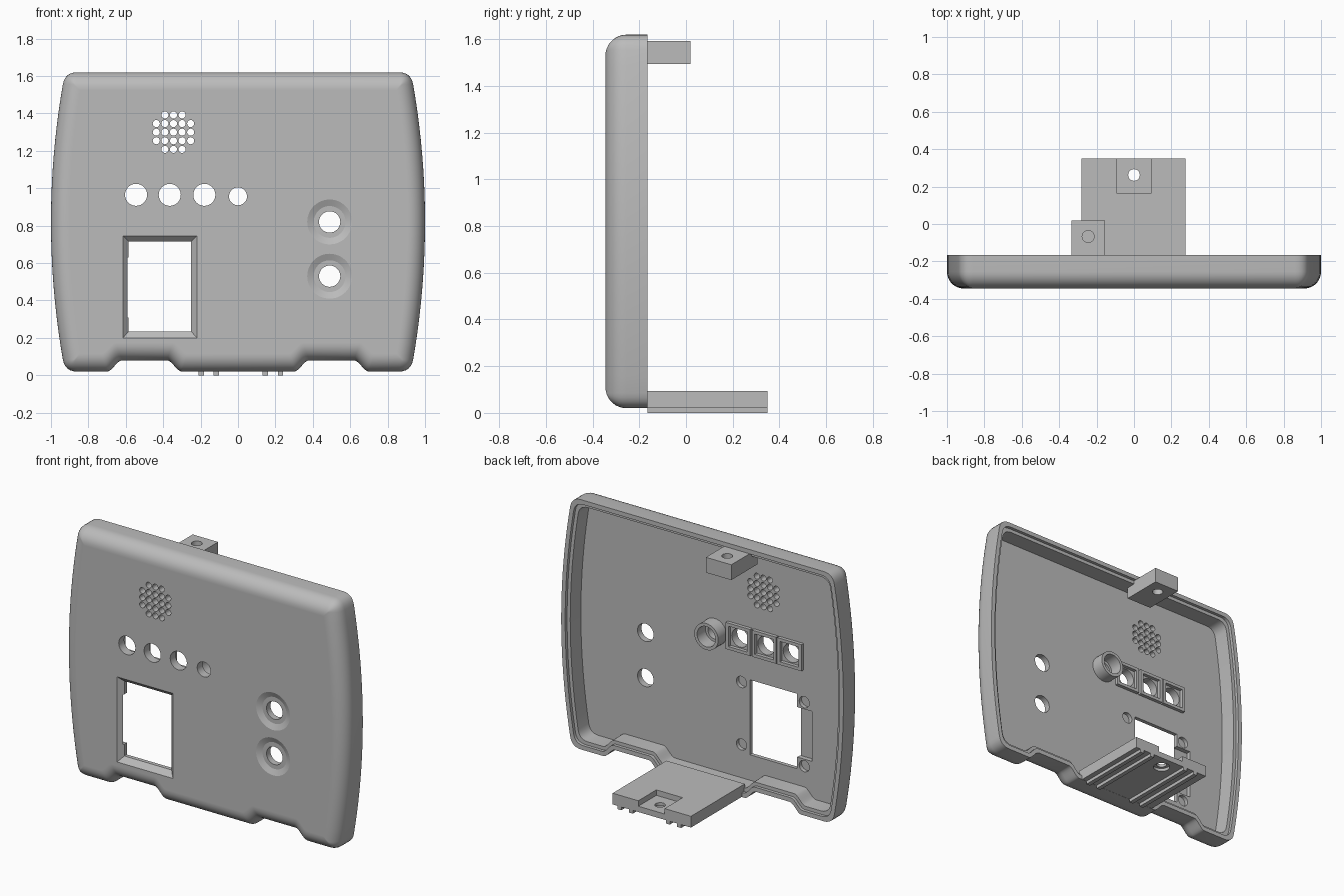
import bpy, bmesh, math
from mathutils import Matrix

cube = bpy.data.objects.get("Cube")
if cube:
    bpy.data.objects.remove(cube)

grey = bpy.data.materials.new("light_grey_plastic")
grey.use_nodes = True
grey.diffuse_color = (0.5, 0.5, 0.5, 1)
grey.node_tree.nodes["Principled BSDF"].inputs["Base Color"].default_value = (0.5, 0.5, 0.5, 1)

FRONT, BACK, FLOOR = -0.345, -0.165, -0.29
TOP, BOTTOM, MID = 1.62, 0.02, 0.82


def finish(name, bm):
    bmesh.ops.recalc_face_normals(bm, faces=bm.faces)
    mesh = bpy.data.meshes.new(name)
    bm.to_mesh(mesh)
    bm.free()
    mesh.materials.append(grey)
    obj = bpy.data.objects.new(name, mesh)
    bpy.context.collection.objects.link(obj)
    return obj


def loft(name, rings):
    """Solid through matching rings of 3D points, capped at both ends."""
    bm = bmesh.new()
    loops = [[bm.verts.new(p) for p in ring] for ring in rings]
    n = len(loops[0])
    for a, b in zip(loops, loops[1:]):
        for i in range(n):
            j = (i + 1) % n
            bm.faces.new((a[i], a[j], b[j], b[i]))
    bm.faces.new(loops[0])
    bm.faces.new(loops[-1])
    return finish(name, bm)


def rect(x0, x1, z0, z1, y):
    return [(x0, y, z0), (x1, y, z0), (x1, y, z1), (x0, y, z1)]


def box(name, x0, x1, y0, y1, z0, z1):
    return loft(name, [rect(x0, x1, z0, z1, y0), rect(x0, x1, z0, z1, y1)])


def rod(name, centre, back_r, front_r, length, along_y=True, sides=32):
    """Round bar or cone centred on a point, along y or z."""
    bm = bmesh.new()
    turn = Matrix.Rotation(math.pi / 2, 4, 'X') if along_y else Matrix()
    bmesh.ops.create_cone(bm, cap_ends=True, segments=sides, radius1=back_r, radius2=front_r,
                          depth=length, matrix=Matrix.Translation(centre) @ turn)
    return finish(name, bm)


def cut(obj, cutter):
    mod = obj.modifiers.new("cut", 'BOOLEAN')
    mod.operation = 'DIFFERENCE'
    mod.solver = 'EXACT'
    mod.object = cutter
    bpy.context.view_layer.objects.active = obj
    bpy.ops.object.modifier_apply(modifier="cut")
    bpy.data.objects.remove(cutter)


def outline(d, y, r):
    """Right half of the case outline inset by d, then mirrored."""
    top, bottom = TOP - d, BOTTOM + d

    def side(z):
        return 1 - d - 0.075 * ((z - MID) / 0.8) ** 2

    def corner(a, b, c):
        pts = []
        for i in range(7):
            t = i / 6
            pts.append(tuple((1 - t) ** 2 * a[k] + 2 * t * (1 - t) * b[k] + t * t * c[k] for k in (0, 1)))
        return pts

    # bottom edge with a smooth-sided notch
    half = []
    s = 0.33 * d
    for x0, x1, up in ((0.30 - s, 0.38 - s, True), (0.62 + s, 0.70 + s, False)):
        for i in range(9):
            t = i / 8
            ease = t * t * (3 - 2 * t)
            half.append((x0 + (x1 - x0) * t, bottom + 0.06 * (ease if up else 1 - ease)))
    # bottom corner, bowed side, top corner
    xb, xt = side(bottom), side(top)
    half += corner((xb - r, bottom), (xb, bottom), (side(bottom + r), bottom + r))
    z0, z1 = bottom + r, top - r
    half += [(side(z0 + (z1 - z0) * i / 20), z0 + (z1 - z0) * i / 20) for i in range(1, 20)]
    half += corner((side(z1), z1), (xt, top), (xt - r, top))
    full = half + [(-x, z) for x, z in reversed(half)]
    return [(x, y, z) for x, z in full]


# Case shell: cavity floor, lipped rim, outer wall, rounded front
R = 0.09
rings = [outline(0.052, FLOOR, 0.06), outline(0.05, BACK - 0.02, 0.06),
         outline(0.028, BACK - 0.02, 0.06), outline(0.028, BACK, 0.06), outline(0, BACK, 0.065)]
for i in range(10):
    a = math.pi / 2 * i / 9
    d = R * (1 - math.cos(a))
    rings.append(outline(d, FRONT + R - R * math.sin(a), max(0.065 - d, 0.004)))
rings.append(outline(R + 0.006, FRONT, 0.004))
shell = loft("case_shell", rings)

# Display window with bevelled edge
cut(shell, loft("window_cutter", [rect(-0.645, -0.19, 0.165, 0.775, FRONT - 0.03),
                                  rect(-0.585, -0.25, 0.235, 0.715, FRONT + 0.03),
                                  rect(-0.585, -0.25, 0.235, 0.715, FLOOR + 0.05)]))
cut(shell, box("connector_recess_cutter", -0.69, -0.5, FRONT + 0.025, FLOOR + 0.02, 0.31, 0.63))
for x, zs in ((-0.19, (0.285, 0.685)), (-0.635, (0.265, 0.675))):
    for z in zs:
        cut(shell, rod("screw_pit_cutter", (x, FLOOR, z), 0.036, 0.036, 0.05))

# Knob holes in shallow dishes
for z in (0.53, 0.82):
    cut(shell, rod("dish_cutter", (0.49, FRONT, z), 0.085, 0.155, 0.03, sides=48))
    cut(shell, rod("knob_hole_cutter", (0.49, FRONT, z), 0.057, 0.057, 0.3))

# Button holes and indicator hole
BUTTONS = (-0.545, -0.365, -0.18)
for x in BUTTONS:
    cut(shell, rod("button_hole_cutter", (x, FRONT, 0.965), 0.059, 0.059, 0.3))
cut(shell, rod("indicator_hole_cutter", (0, FRONT, 0.957), 0.048, 0.048, 0.3))

# Speaker grille: five by five without the corners
for i in range(-2, 3):
    for k in range(-2, 3):
        if abs(i) + abs(k) < 4:
            cut(shell, rod("grille_cutter", (-0.345 + 0.046 * i, FRONT, 1.3 + 0.046 * k),
                           0.019, 0.019, 0.3, sides=16))

# Square frames behind the buttons
parts = [shell]
for i, x in enumerate(BUTTONS):
    frame = box(f"button_frame_{i + 1}", x - 0.086, x + 0.086, FLOOR - 0.005, FLOOR + 0.022, 0.88, 1.05)
    cut(frame, box("frame_cutter", x - 0.066, x + 0.066, FLOOR - 0.03, FLOOR + 0.05, 0.9, 1.03))
    parts.append(frame)

# Tube behind the indicator
tube = rod("indicator_tube", (0, FLOOR + 0.04, 0.957), 0.085, 0.085, 0.09)
cut(tube, rod("tube_cutter", (0, FLOOR + 0.04, 0.957), 0.065, 0.065, 0.2))
parts.append(tube)

# Top mounting tab
tab = box("top_tab", -0.335, -0.155, BACK - 0.08, 0.02, 1.495, 1.593)
cut(tab, rod("tab_hole_cutter", (-0.245, -0.067, 1.54), 0.032, 0.032, 0.3, along_y=False))
parts.append(tab)

# Bottom mounting plate with pocket, screw hole and ribs
plate = box("bottom_plate", -0.28, 0.275, BACK - 0.03, 0.35, 0.021, 0.093)
cut(plate, box("pocket_cutter", -0.093, 0.093, 0.167, 0.4, 0.058, 0.2))
cut(plate, rod("plate_hole_cutter", (0, 0.262, 0.05), 0.031, 0.031, 0.3, along_y=False))
cut(plate, rod("counterbore_cutter", (0, 0.262, 0.02), 0.05, 0.05, 0.04, along_y=False))
parts.append(plate)
for i, x in enumerate((-0.197, -0.116, 0.146, 0.227)):
    parts.append(box(f"plate_rib_{i + 1}", x - 0.014, x + 0.014, BACK, 0.35, 0, 0.025))

# Smooth curves, keep edges crisp
bpy.ops.object.select_all(action='DESELECT')
for obj in parts:
    obj.select_set(True)
bpy.context.view_layer.objects.active = shell
bpy.ops.object.shade_smooth_by_angle(angle=math.radians(20))
